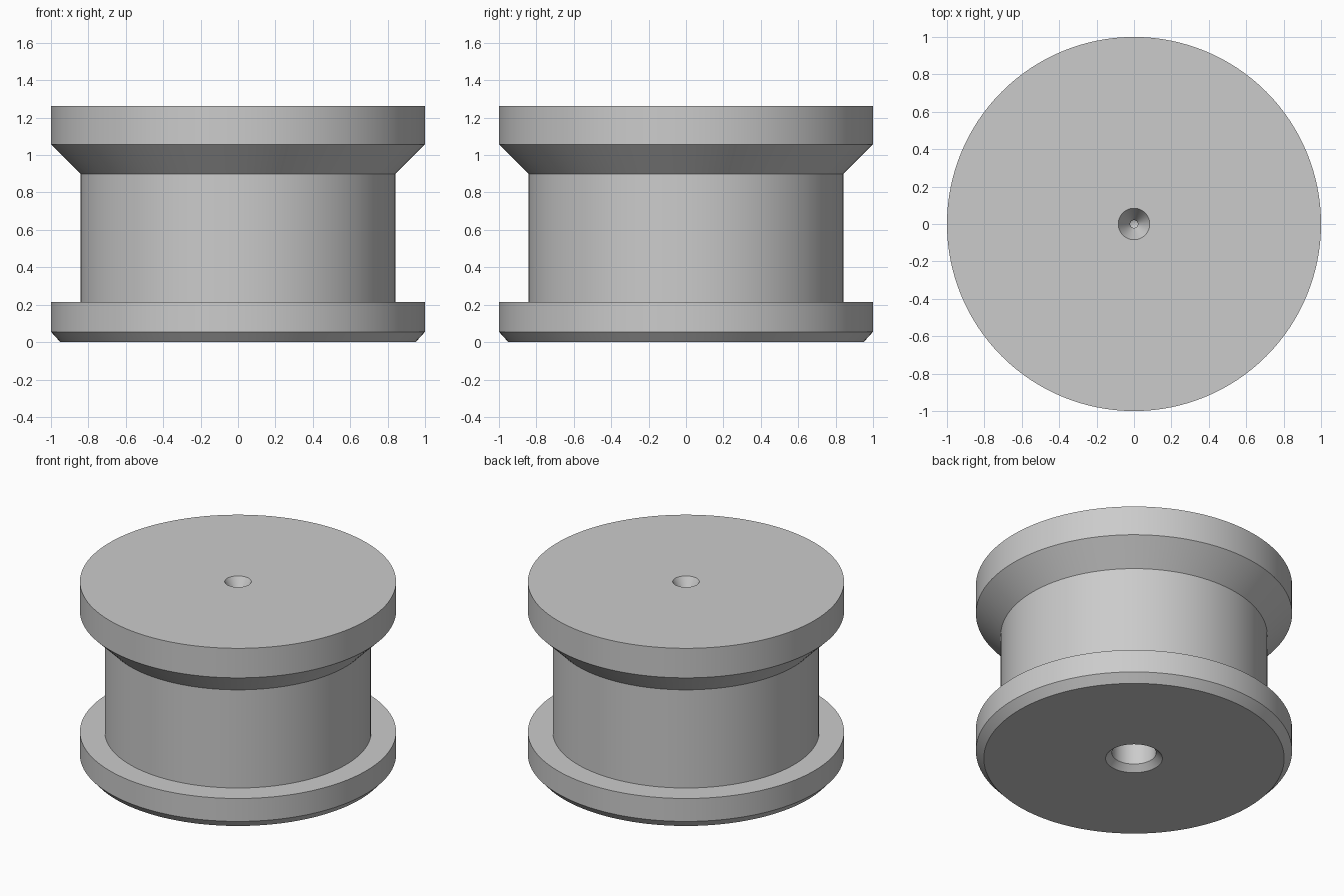
import bpy, bmesh, math

cube = bpy.data.objects.get("Cube")
if cube:
    bpy.data.objects.remove(cube, do_unlink=True)

SEGMENTS = 128

steel = bpy.data.materials.new("plain_grey")
steel.use_nodes = True
colour = (0.6, 0.6, 0.6, 1)
steel.diffuse_color = colour
steel.node_tree.nodes["Principled BSDF"].inputs["Base Color"].default_value = colour


def lathe(name, profile, material):
    """Revolve an (r, z) profile about the z axis into a closed solid."""
    bm = bmesh.new()
    verts = [bm.verts.new((r, 0, z)) for r, z in profile]
    edges = [bm.edges.new(pair) for pair in zip(verts, verts[1:])]
    bmesh.ops.spin(bm, geom=verts + edges, cent=(0, 0, 0), axis=(0, 0, 1),
                   angle=math.tau, steps=SEGMENTS)
    bmesh.ops.remove_doubles(bm, verts=bm.verts, dist=0.0001)
    bmesh.ops.recalc_face_normals(bm, faces=bm.faces)
    mesh = bpy.data.meshes.new(name)
    bm.to_mesh(mesh)
    bm.free()
    mesh.materials.append(material)
    obj = bpy.data.objects.new(name, mesh)
    bpy.context.collection.objects.link(obj)
    bpy.ops.object.select_all(action="DESELECT")
    obj.select_set(True)
    bpy.context.view_layer.objects.active = obj
    bpy.ops.object.shade_smooth_by_angle(angle=math.radians(25))
    return obj


# Countersunk blind bore in the underside, with a conical drill point
bore = [(0, 0.58), (0.14, 0.5), (0.14, 0.04), (0.18, 0)]
# Chamfered lower flange, drum, and upper flange with a sloped underside
body = [(0.95, 0), (1, 0.055), (1, 0.215), (0.843, 0.215),
        (0.843, 0.9), (1, 1.057), (1, 1.263)]
# Centre-drilled cone and pilot hole in the top
centre_hole = [(0.084, 1.263), (0.021, 1.154), (0.021, 1.1), (0, 1.09)]

lathe("flanged_roller", bore + body + centre_hole, steel)
